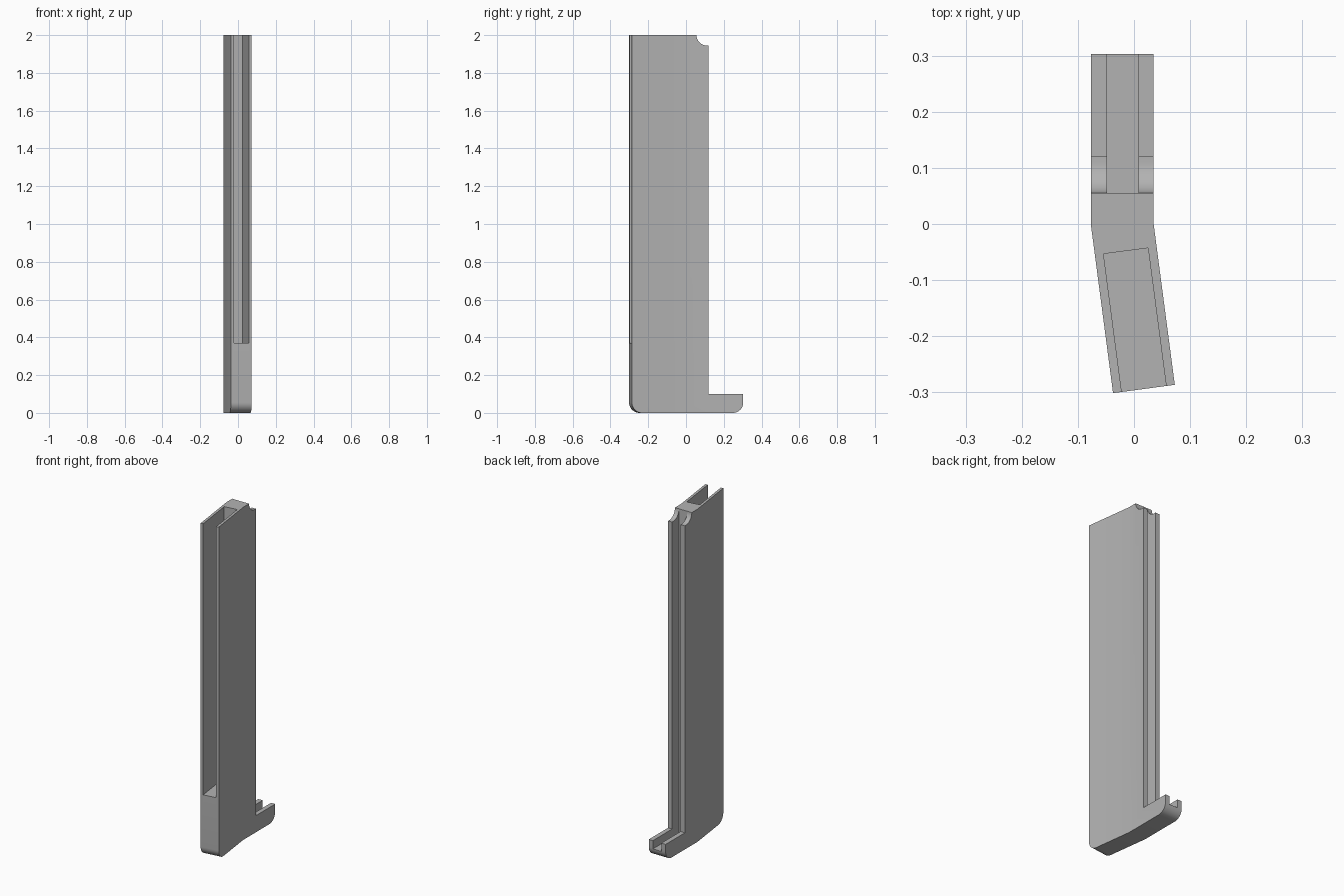
import bpy, bmesh, math
from mathutils import Matrix, Vector

if "Cube" in bpy.data.objects:
    bpy.data.objects.remove(bpy.data.objects["Cube"], do_unlink=True)

grey = bpy.data.materials.new("plain grey")
grey.use_nodes = True
colour = (0.45, 0.45, 0.45, 1)
grey.diffuse_color = colour
grey.node_tree.nodes["Principled BSDF"].inputs["Base Color"].default_value = colour

LEFT, RIGHT = 0.035, -0.077
MIDDLE = (LEFT + RIGHT) / 2
FRONT, BACK, HEIGHT = -0.294, 0.303, 2.0
BEND = math.radians(7.5)


def arc(y, z, r, start, end, steps=10):
    angles = [math.radians(start + (end - start) * i / steps) for i in range(steps + 1)]
    return [(y + r * math.cos(a), z + r * math.sin(a)) for a in angles]


def finish(name, bm):
    bmesh.ops.recalc_face_normals(bm, faces=bm.faces)
    mesh = bpy.data.meshes.new(name)
    bm.to_mesh(mesh)
    bm.free()
    mesh.materials.append(grey)
    obj = bpy.data.objects.new(name, mesh)
    bpy.context.collection.objects.link(obj)
    return obj


def box(name, low, high, turn=0):
    bm = bmesh.new()
    low, high = Vector(low), Vector(high)
    size = Matrix.Diagonal((high - low).to_4d())
    bmesh.ops.create_cube(bm, size=1, matrix=Matrix.Translation((low + high) / 2) @ size)
    bmesh.ops.rotate(bm, verts=bm.verts, cent=(MIDDLE, 0, 0), matrix=Matrix.Rotation(turn, 3, "Z"))
    return finish(name, bm)


# Side outline: rounded foot, rear hook and scooped top corner
outline = arc(FRONT + 0.055, 0.055, 0.055, 180, 270)
outline += arc(BACK - 0.055, 0.055, 0.055, 270, 360)
outline += [(BACK, 0.1), (0.12, 0.1), (0.12, 1.945)]
outline += arc(0.11, HEIGHT, 0.055, 270, 180)
outline += [(FRONT, HEIGHT)]

bm = bmesh.new()
side = bm.faces.new([bm.verts.new((RIGHT, y, z)) for y, z in outline])
grown = bmesh.ops.extrude_face_region(bm, geom=[side])["geom"]
bmesh.ops.translate(bm, vec=(LEFT - RIGHT, 0, 0),
                    verts=[g for g in grown if isinstance(g, bmesh.types.BMVert)])
bmesh.ops.bisect_plane(bm, geom=bm.verts[:] + bm.edges[:] + bm.faces[:],
                       plane_co=(0, 0, 0), plane_no=(0, 1, 0))

# Angle the front half sideways, keeping its end square
slope = math.tan(BEND)
for v in bm.verts:
    x, y, z = v.co
    if y < 0:
        new_y = y + slope * (x - MIDDLE) * y / FRONT
        v.co = (x - slope * new_y, new_y, z)
body = finish("upright_body", bm)

# Front channel follows the bend; rear groove runs straight through the hook
cutters = [
    box("front_channel_cutter", (MIDDLE - 0.04, -0.5, 0.37), (MIDDLE + 0.04, -0.0485, 2.2), BEND),
    box("rear_groove_cutter", (-0.048, 0.0551, 0.05), (0.008, 0.5, 2.2)),
]
bpy.ops.object.select_all(action="DESELECT")
bpy.context.view_layer.objects.active = body
body.select_set(True)
for cutter in cutters:
    mod = body.modifiers.new(cutter.name, "BOOLEAN")
    mod.operation = "DIFFERENCE"
    mod.solver = "EXACT"
    mod.object = cutter
    bpy.ops.object.modifier_apply(modifier=mod.name)
    bpy.data.objects.remove(cutter, do_unlink=True)

bpy.ops.object.shade_smooth_by_angle(angle=math.radians(30))
